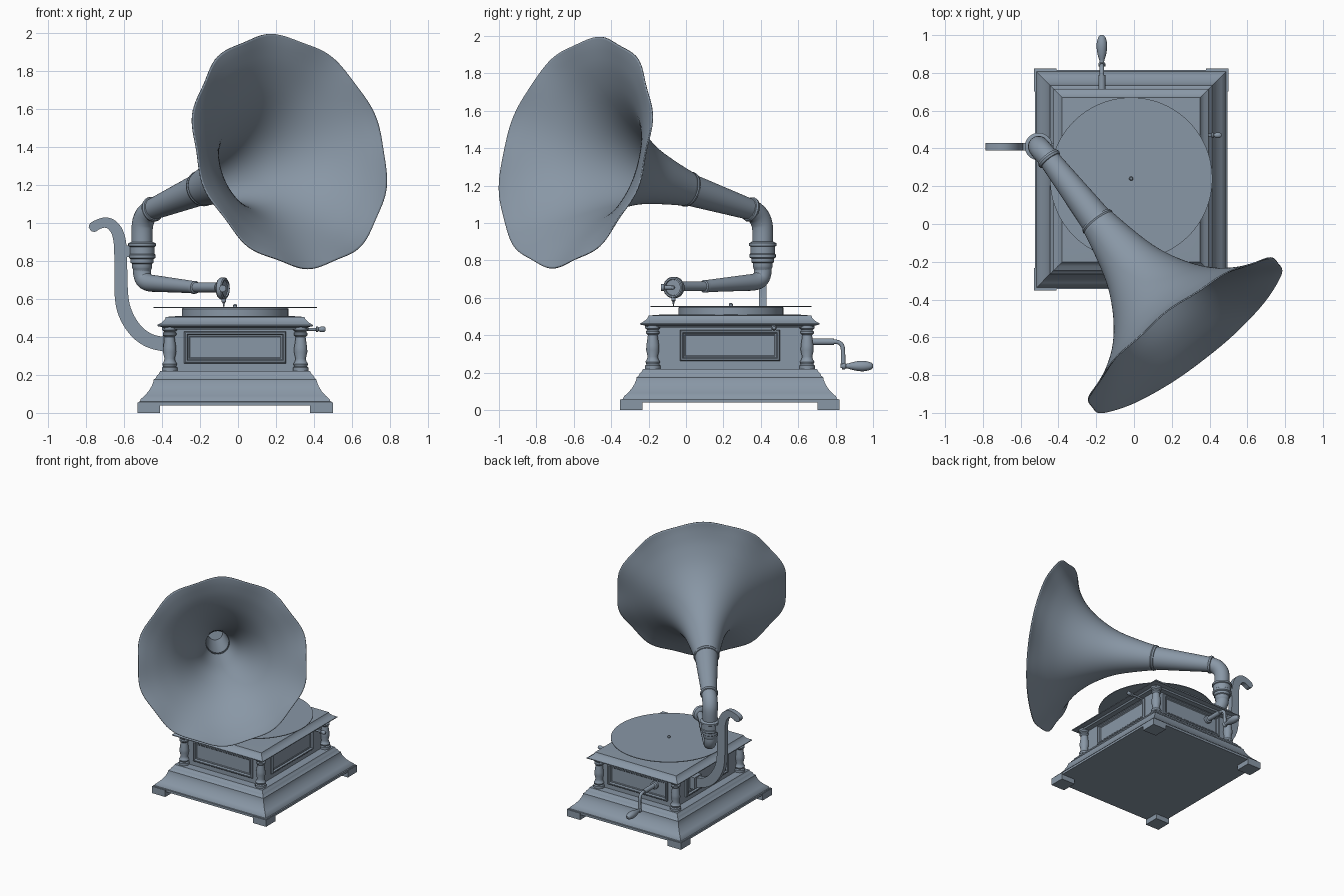
import bpy, bmesh
from math import sin, cos, pi, radians
from mathutils import Vector as V

CX, CY = -0.015, 0.235          # cabinet centre
Z = V((0, 0, 1))
MAT = bpy.data.materials.new("blue_grey")
MAT.diffuse_color = (0.25, 0.31, 0.38, 1)


def finish(name, bm, smooth=True):
    bmesh.ops.recalc_face_normals(bm, faces=bm.faces)
    me = bpy.data.meshes.new(name)
    bm.to_mesh(me)
    bm.free()
    me.materials.append(MAT)
    ob = bpy.data.objects.new(name, me)
    bpy.context.collection.objects.link(ob)
    if smooth:
        me.shade_smooth()
        me.set_sharp_from_angle(angle=radians(35))
    return ob


def loft(name, rings, cap=True, smooth=True):
    bm = bmesh.new()
    vs = [[bm.verts.new(p) for p in r] for r in rings]
    n = len(rings[0])
    for a, b in zip(vs, vs[1:]):
        for i in range(n):
            bm.faces.new((a[i], a[(i + 1) % n], b[(i + 1) % n], b[i]))
    if cap:
        bm.faces.new(vs[0])
        bm.faces.new(vs[-1])
    return finish(name, bm, smooth)


def box(name, c, half):
    x, y, z = half
    ring = lambda h: [V(c) + V((sx * x, sy * y, h)) for sx, sy in ((-1, -1), (1, -1), (1, 1), (-1, 1))]
    return loft(name, [ring(-z), ring(z)], smooth=False)


def moulding(name, prof):
    """Rectangular stack from (half width, height) pairs."""
    return loft(name, [[(CX + sx * h, CY + sy * (h + 0.07), z)
                        for sx, sy in ((-1, -1), (1, -1), (1, 1), (-1, 1))] for h, z in prof])


def lathe(name, prof, origin=(0, 0, 0), axis=Z, n=32, cap=True, wave=None):
    """Turn (radius, distance along axis) pairs around an axis."""
    axis = V(axis).normalized()
    u = axis.orthogonal().normalized() if abs(axis.z) > 0.99 else axis.cross(Z).normalized()
    w = u.cross(axis)
    rings = []
    for r, t in prof:
        ring = []
        for i in range(n):
            a = 2 * pi * i / n
            k, dt = wave(r, a) if wave else (1, 0)
            ring.append(V(origin) + axis * (t + dt) + (u * cos(a) + w * sin(a)) * r * k)
        rings.append(ring)
    return loft(name, rings, cap)


def spline(pts, k=5):
    """Smooth curve through points of any dimension."""
    out = []
    for i in range(len(pts) - 1):
        p0, p1, p2, p3 = pts[max(i - 1, 0)], pts[i], pts[i + 1], pts[min(i + 2, len(pts) - 1)]
        for s in range(k):
            t = s / k
            out.append(tuple(0.5 * (2 * b + (c - a) * t + (2 * a - 5 * b + 4 * c - d) * t * t
                                    + (3 * b - a - 3 * c + d) * t ** 3)
                             for a, b, c, d in zip(p0, p1, p2, p3)))
    return out + [tuple(pts[-1])]


def sweep(name, pts, side, n=24, flat=None):
    """Sweep along (x, y, z, radius) points; flat = fixed half thickness of a bar."""
    side = V(side).normalized()
    P = [V(p[:3]) for p in pts]
    rings = []
    for i, p in enumerate(pts):
        t = (P[min(i + 1, len(P) - 1)] - P[max(i - 1, 0)]).normalized()
        w = t.cross(side).normalized()
        if flat:
            rings.append([P[i] + side * a * flat + w * b * p[3]
                          for a, b in ((-1, -1), (1, -1), (1, 1), (-1, 1))])
        else:
            rings.append([P[i] + (side * cos(2 * pi * j / n) + w * sin(2 * pi * j / n)) * p[3]
                          for j in range(n)])
    return loft(name, rings)


# Cabinet: plinth, body, lid
moulding("plinth", [(0.51, 0.04), (0.51, 0.058), (0.502, 0.06), (0.497, 0.073), (0.477, 0.09),
                    (0.455, 0.115), (0.44, 0.14), (0.43, 0.165), (0.429, 0.175), (0.418, 0.183),
                    (0.412, 0.197), (0.402, 0.205), (0.395, 0.22)])
moulding("body", [(0.33, 0.215), (0.33, 0.45)])
moulding("lid", [(0.37, 0.44), (0.378, 0.45), (0.41, 0.457), (0.41, 0.463), (0.388, 0.475),
                 (0.37, 0.492), (0.365, 0.505), (0.3, 0.51)])

# Feet and turned corner columns
col = [(0.041, 0.215), (0.041, 0.238), (0.034, 0.245), (0.039, 0.258), (0.031, 0.27), (0.027, 0.285),
       (0.035, 0.32), (0.034, 0.345), (0.028, 0.385), (0.026, 0.40), (0.036, 0.41), (0.036, 0.42),
       (0.029, 0.427), (0.04, 0.437), (0.04, 0.452)]
for sx, a in ((-1, "left"), (1, "right")):
    for sy, b in ((-1, "front"), (1, "back")):
        box(f"{b}_{a}_foot", (CX + sx * 0.455, CY + sy * 0.527, 0.0275), (0.06, 0.06, 0.0275))
        lathe(f"{b}_{a}_column", col, (CX + sx * 0.345, CY + sy * 0.413, 0), n=24)


# Framed panels on the four sides
def panel(name, out, dist):
    out = V(out)
    u = out.cross(Z)
    c = V((CX, CY, 0.345)) + out * dist
    prof = [(0, -0.005), (0, 0.012), (0.006, 0.018), (0.014, 0.018), (0.02, 0.006), (0.026, 0.006), (0.03, 0.003)]
    loft(name, [[c + out * d + u * sx * (0.268 - i) + Z * sz * (0.084 - i)
                 for sx, sz in ((-1, -1), (1, -1), (1, 1), (-1, 1))] for i, d in prof], smooth=False)


for s, a, b in ((-1, "front", "left"), (1, "back", "right")):
    panel(a + "_panel", (0, s, 0), 0.40)
    panel(b + "_panel", (s, 0, 0), 0.33)

# Turntable, record, spindle
lathe("turntable", [(0.28, 0.508), (0.28, 0.548), (0.275, 0.552)], (CX, 0.24, 0), n=64)
lathe("record", [(0.43, 0.552), (0.43, 0.557)], (CX, 0.24, 0), n=96)
lathe("spindle", [(0.011, 0.55), (0.011, 0.566), (0.006, 0.572)], (CX, 0.24, 0), n=16)

# Winding crank at the back
lathe("crank_socket", [(0.03, 0), (0.03, 0.02), (0.018, 0.025), (0.018, 0.15)], (-0.17, 0.64, 0.365), (0, 1, 0), 20)
sweep("crank_arm", spline([(-0.17, 0.78, 0.365, 0.012), (-0.17, 0.815, 0.362, 0.012), (-0.17, 0.836, 0.34, 0.012),
                           (-0.17, 0.84, 0.29, 0.012), (-0.17, 0.84, 0.225, 0.014)]), (1, 0, 0), 14)
lathe("crank_handle", spline([(0.018, 0), (0.018, 0.015), (0.012, 0.025), (0.022, 0.06), (0.028, 0.1),
                              (0.026, 0.13), (0.018, 0.155), (0.008, 0.165)], 3), (-0.17, 0.835, 0.235), (0, 1, 0), 20)

# Speed lever on the right side
lathe("speed_lever", [(0.008, 0), (0.008, 0.09), (0.015, 0.092), (0.015, 0.1), (0.009, 0.104), (0.015, 0.118),
                      (0.015, 0.132), (0.008, 0.142)], (0.32, 0.47, 0.44), (1, 0, 0), 16)

# Scrolled support bracket on the left
bar = [(-0.38, 0.36, 0.038), (-0.46, 0.378, 0.037), (-0.53, 0.425, 0.037), (-0.585, 0.505, 0.037),
       (-0.612, 0.60, 0.036), (-0.617, 0.75, 0.034), (-0.62, 0.88, 0.033), (-0.635, 0.95, 0.031),
       (-0.665, 0.99, 0.029), (-0.70, 1.002, 0.027), (-0.735, 0.993, 0.026), (-0.765, 0.976, 0.026),
       (-0.78, 0.967, 0.012)]
sweep("support_bracket", spline([(x, 0.41, z, r) for x, z, r in bar], 4), (0, 1, 0), flat=0.02)
box("bracket_plate", (-0.375, 0.41, 0.362), (0.02, 0.045, 0.048))
box("bracket_link", (-0.58, 0.41, 0.85), (0.035, 0.02, 0.03))

# Swivel socket and elbow
lathe("swivel_socket", [(0.045, 0.745), (0.05, 0.76), (0.053, 0.765), (0.053, 0.785), (0.06, 0.79), (0.06, 0.81),
                        (0.07, 0.816), (0.07, 0.832), (0.066, 0.836), (0.066, 0.874), (0.073, 0.878),
                        (0.073, 0.892), (0.058, 0.9)], (-0.505, 0.41, 0))
N = V((0.592, -0.767, 0.25)).normalized()
SIDE = N.cross(Z).normalized()
A = V((-0.45, 0.345, 1.072))
sweep("elbow", spline([(-0.505, 0.41, 0.88, 0.055), (-0.505, 0.41, 0.96, 0.056), (-0.5, 0.403, 1.005, 0.057),
                       (-0.482, 0.381, 1.045, 0.057), (*A, 0.056), (*(A + N * 0.04), 0.056)]), SIDE)

# Horn neck, collars and flared wavy bell
lathe("horn_neck", [(0.056, 0), (0.088, 0.455)], A, N, 48, cap=False)
for nm, r, t in (("elbow_collar", 0.057, 0.0), ("horn_collar", 0.086, 0.435)):
    lathe(nm, [(r - 0.004, t - 0.014), (r + 0.006, t - 0.012), (r + 0.01, t), (r + 0.006, t + 0.012),
               (r, t + 0.014)], A, N, 48, cap=False)


def ripple(r, a):
    f = (r / 0.63) ** 7
    return 1 - 0.014 * f * cos(10 * a), 0.003 * f * cos(10 * a)


bell = [(0.088, 0.435), (0.115, 0.57), (0.153, 0.72), (0.203, 0.84), (0.275, 0.96), (0.365, 1.063),
        (0.475, 1.147), (0.57, 1.198), (0.63, 1.222)]
horn = lathe("horn_bell", spline(bell, 4), A, N, 140, cap=False, wave=ripple)
sol = horn.modifiers.new("thickness", "SOLIDIFY")
sol.thickness, sol.offset = 0.007, 0

# Tone arm
D = V((0.667, -0.745, 0))
S = V((-0.505, 0.41, 0))
arm = [(0, 0.77, 0.047), (0, 0.735, 0.047), (0.015, 0.702, 0.046), (0.055, 0.685, 0.045),
       (0.12, 0.68, 0.043), (0.25, 0.672, 0.038), (0.41, 0.662, 0.032)]
sweep("tone_arm", spline([(*(S + D * d + Z * z).to_tuple(), r) for d, z, r in arm]), D.cross(Z))
E = S + D * 0.40 + Z * 0.661
lathe("arm_tip", [(0.034, 0), (0.034, 0.02), (0.026, 0.024), (0.026, 0.2)], E, D, 24)

# Sound box and needle
SB, AX = V((-0.08, -0.065, 0.655)), V((0.9, -0.4, 0)).normalized()
lathe("sound_box", [(0.03, -0.026), (0.052, -0.018), (0.057, -0.012), (0.057, 0.012), (0.052, 0.017),
                    (0.044, 0.017), (0.042, 0.009), (0.01, 0.009), (0.008, 0.016)], SB, AX, 32)
lathe("sound_box_knob", [(0.012, 0), (0.012, 0.05), (0.018, 0.052), (0.018, 0.068)], SB, (0, -1, 0), 16)
lathe("needle_holder", [(0.012, 0.61), (0.012, 0.585), (0.006, 0.58), (0.002, 0.556)], (-0.075, -0.067, 0), Z, 12)
